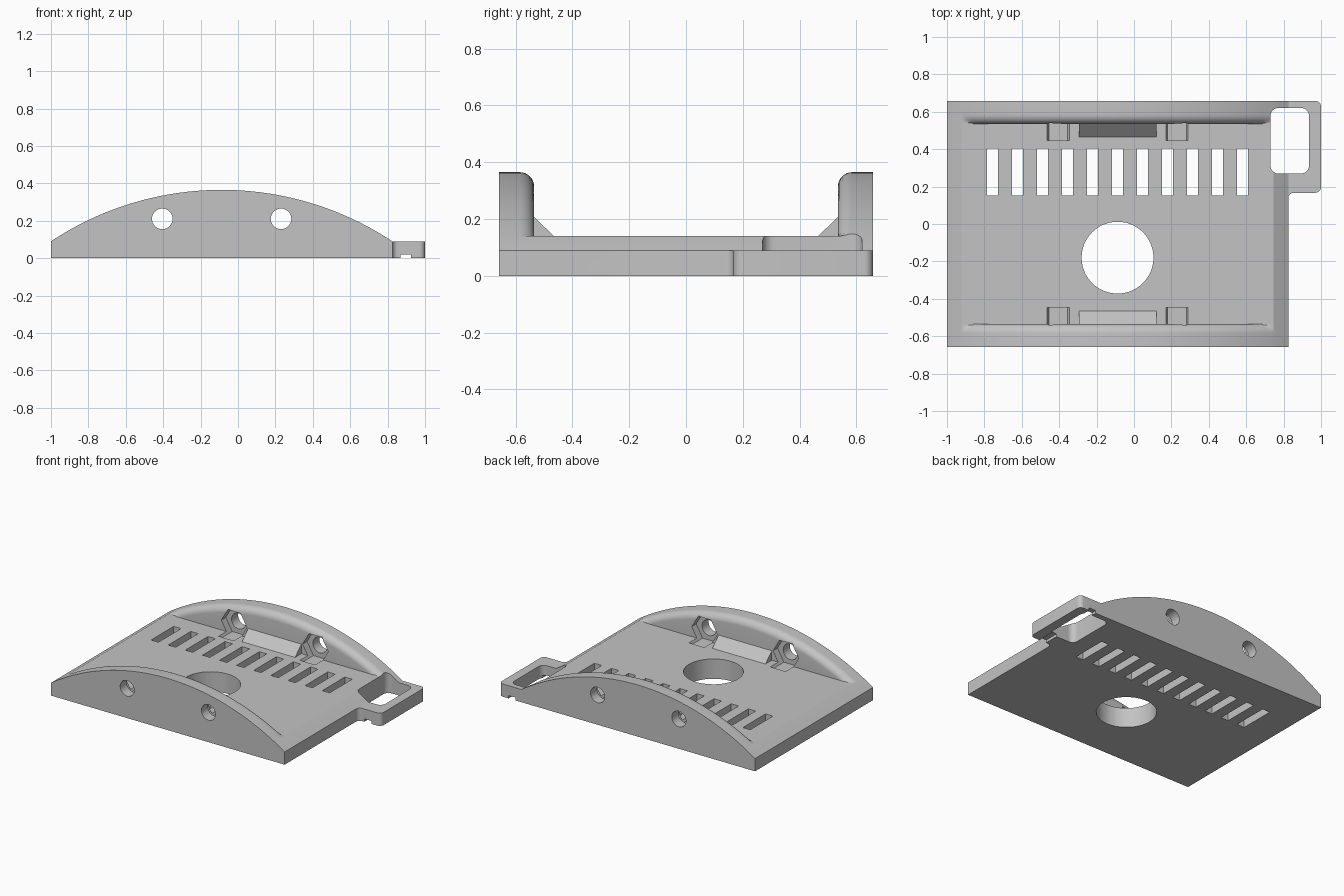
import bpy
import bmesh
import math

if "Cube" in bpy.data.objects:
    bpy.data.objects.remove(bpy.data.objects["Cube"], do_unlink=True)

grey = bpy.data.materials.new("light grey")
grey.use_nodes = True
colour = (0.55, 0.55, 0.55, 1)
grey.diffuse_color = colour
grey.node_tree.nodes["Principled BSDF"].inputs["Base Color"].default_value = colour

# Main dimensions
MID_X, HALF_X, HALF_Y = -0.0875, 0.9125, 0.658
EDGE_Z, FLOOR_Z, TOP_Z = 0.09, 0.14, 0.365
WALL_Y, FILLET = 0.535, 0.05
RISE = TOP_Z - EDGE_Z
RADIUS = (HALF_X ** 2 + RISE ** 2) / (2 * RISE)
RIGHT = MID_X + HALF_X


def finish(name, bm):
    bmesh.ops.recalc_face_normals(bm, faces=bm.faces[:])
    mesh = bpy.data.meshes.new(name)
    bm.to_mesh(mesh)
    bm.free()
    mesh.materials.append(grey)
    obj = bpy.data.objects.new(name, mesh)
    bpy.context.collection.objects.link(obj)
    return obj


def add_prism(bm, points, axis, lo, hi):
    """Extrude a 2D outline along x, y or z."""
    place = {"x": lambda a, b, d: (d, a, b),
             "y": lambda a, b, d: (a, d, b),
             "z": lambda a, b, d: (a, b, d)}[axis]
    rings = [[bm.verts.new(place(a, b, d)) for a, b in points] for d in (lo, hi)]
    for ring in rings:
        bm.faces.new(ring)
    n = len(points)
    for i in range(n):
        j = (i + 1) % n
        bm.faces.new((rings[0][i], rings[0][j], rings[1][j], rings[1][i]))


def prisms(name, items):
    bm = bmesh.new()
    for item in items:
        add_prism(bm, *item)
    return finish(name, bm)


def arc(cx, cy, r, start, end, steps):
    angles = [math.radians(start + (end - start) * i / steps) for i in range(steps + 1)]
    return [(cx + r * math.cos(a), cy + r * math.sin(a)) for a in angles]


def circle(cx, cy, r, sides, start=0):
    return arc(cx, cy, r, start, start + 360, sides)[:-1]


def box(x0, x1, y0, y1):
    return [(x0, y0), (x1, y0), (x1, y1), (x0, y1)]


def rounded_box(x0, x1, y0, y1, r):
    corners = [(x1 - r, y1 - r), (x0 + r, y1 - r), (x0 + r, y0 + r), (x1 - r, y0 + r)]
    return [p for i, (x, y) in enumerate(corners) for p in arc(x, y, r, 90 * i, 90 * i + 90, 8)]


def combine(target, tool, operation):
    mod = target.modifiers.new(tool.name, "BOOLEAN")
    mod.operation, mod.solver, mod.object = operation, "EXACT", tool
    bpy.context.view_layer.objects.active = target
    bpy.ops.object.modifier_apply(modifier=mod.name)
    bpy.data.objects.remove(tool, do_unlink=True)


# Arched tray: cross-sections lofted along x, with rounded inner wall tops
def section(height):
    side = [(HALF_Y, height)]
    side += arc(WALL_Y + FILLET, height - FILLET, FILLET, 90, 180, 8)
    side += [(WALL_Y, FLOOR_Z)]
    side = [(y, min(height, max(FLOOR_Z, z))) for y, z in side]
    return [(HALF_Y, 0)] + side + [(-y, z) for y, z in reversed(side)] + [(-HALF_Y, 0)]


end_angle = math.asin(HALF_X / RADIUS)
floor_angle = math.acos((RADIUS - TOP_Z + FLOOR_Z) / RADIUS)
angles = [end_angle * (i / 36 - 1) for i in range(73)] + [-floor_angle, floor_angle]
bm = bmesh.new()
rings = []
for a in sorted(angles):
    x = MID_X + RADIUS * math.sin(a)
    height = TOP_Z - RADIUS * (1 - math.cos(a))
    rings.append([bm.verts.new((x, y, z)) for y, z in section(height)])
for near, far in zip(rings, rings[1:]):
    for i in range(len(near)):
        bm.faces.new((near[i - 1], near[i], far[i], far[i - 1]))
bm.faces.new(rings[0])
bm.faces.new(rings[-1])
bmesh.ops.remove_doubles(bm, verts=bm.verts[:], dist=0.00005)
body = finish("arched_tray", bm)

# Side tab with rounded corners and a blended inner corner
TAB_Y, R = 0.167, 0.03
tab = [(RIGHT - 0.03, TAB_Y - R), (RIGHT, TAB_Y - R)]
tab += arc(RIGHT + R, TAB_Y - R, R, 180, 90, 8)
tab += arc(1 - R, TAB_Y + R, R, -90, 0, 8)
tab += arc(1 - R, HALF_Y - R, R, 0, 90, 8)
tab += [(RIGHT - 0.03, HALF_Y)]
combine(body, prisms("side_tab", [(tab, "z", 0, EDGE_Z)]), "UNION")

# Openings: tab window, tab groove, vents, round hole, screw holes, nut pockets
screws = (-0.405, 0.23)
SCREW_Z = 0.21
vents = [-0.757 + 0.1337 * i for i in range(11)]
cutters = [
    prisms("tab_window", [(rounded_box(0.73, 0.935, 0.27, 0.62, 0.04), "z", -0.1, 0.5)]),
    prisms("tab_groove", [(box(0.87, 0.925, -0.1, 0.02), "y", 0.1, 0.8)]),
    prisms("vent_slots", [(box(x - 0.029, x + 0.029, 0.153, 0.405), "z", -0.1, 0.5) for x in vents]),
    prisms("round_hole", [(circle(-0.088, -0.18, 0.192, 64), "z", -0.1, 0.5)]),
    prisms("screw_holes", [(circle(x, SCREW_Z, 0.055, 32), "y", -1, 1) for x in screws]),
    prisms("nut_pockets", [(circle(x, SCREW_Z, 0.1, 6), "y", min(s * 0.447, s * 0.585),
                            max(s * 0.447, s * 0.585)) for x in screws for s in (-1, 1)]),
]
for cutter in cutters:
    combine(body, cutter, "DIFFERENCE")

# Sloped ramps against the inside of each wall
for name, s in (("front_ramp", -1), ("back_ramp", 1)):
    profile = [(s * 0.465, FLOOR_Z), (s * WALL_Y, 0.207), (s * 0.55, 0.207),
               (s * 0.55, 0.12), (s * 0.465, 0.12)]
    prisms(name, [(profile, "x", -0.295, 0.12)])

bpy.ops.object.select_all(action="DESELECT")
body.select_set(True)
bpy.context.view_layer.objects.active = body
bpy.ops.object.shade_smooth_by_angle(angle=math.radians(25))
